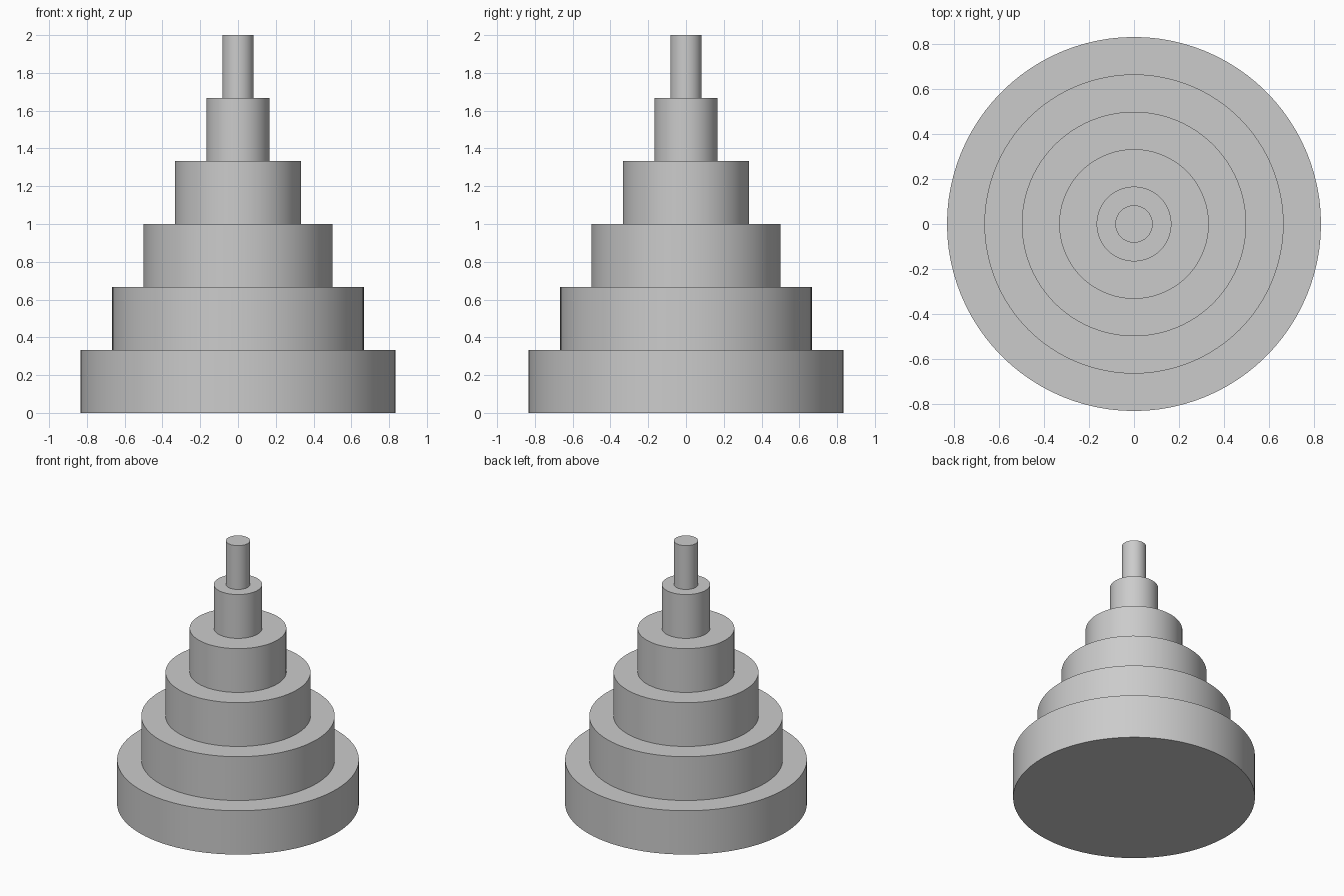
import bpy
import math

cube = bpy.data.objects.get("Cube")
if cube:
    bpy.data.objects.remove(cube, do_unlink=True)

# Single plain grey for the whole tower
grey = bpy.data.materials.new("plain_grey")
grey.use_nodes = True
colour = (0.6, 0.6, 0.6, 1.0)
grey.diffuse_color = colour
grey.node_tree.nodes["Principled BSDF"].inputs["Base Color"].default_value = colour

UNIT = 1 / 6
TIER_HEIGHT = 2 * UNIT


def add_tier(name, level, radius):
    """Add one round tier standing on the tier below it."""
    bpy.ops.mesh.primitive_cylinder_add(
        vertices=96, radius=radius, depth=TIER_HEIGHT,
        location=(0, 0, (level + 0.5) * TIER_HEIGHT))
    tier = bpy.context.object
    tier.name = name
    tier.data.materials.append(grey)
    bpy.ops.object.shade_smooth_by_angle(angle=math.radians(30))


# Five evenly shrinking tiers, then a thin post on top
names = ["base_tier", "second_tier", "third_tier", "fourth_tier", "fifth_tier"]
for level, name in enumerate(names):
    add_tier(name, level, (5 - level) * UNIT)
add_tier("top_post", 5, UNIT / 2)
